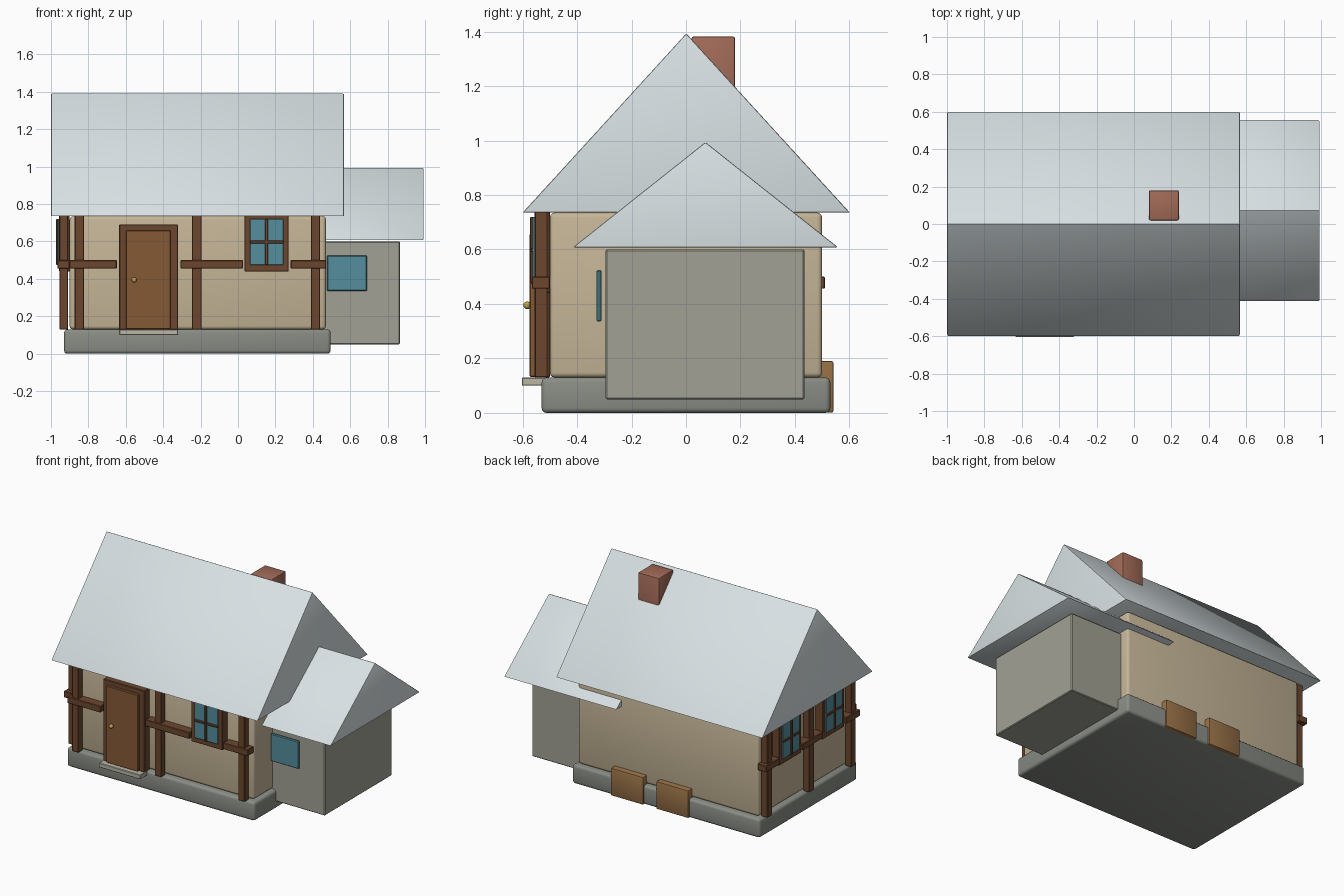
import bpy, bmesh, math

if "Cube" in bpy.data.objects:
    bpy.data.objects.remove(bpy.data.objects["Cube"])


def material(name, r, g, b):
    m = bpy.data.materials.new(name)
    m.diffuse_color = [(c / 255) ** 2.2 for c in (r, g, b)] + [1]
    m.use_nodes = True
    m.node_tree.nodes["Principled BSDF"].inputs["Base Color"].default_value = m.diffuse_color
    return m


ROOF = material("roof_slate", 214, 223, 226)
WALL = material("plaster", 196, 180, 150)
STONE = material("stone", 136, 140, 132)
ANNEX = material("annex_wall", 160, 160, 147)
STEP = material("step_stone", 185, 180, 165)
TIMBER = material("timber", 108, 72, 50)
DOOR = material("door_wood", 132, 90, 56)
HATCH = material("hatch_wood", 150, 112, 72)
GLASS = material("glass", 85, 140, 155)
BRICK = material("brick", 160, 106, 88)
BRASS = material("brass", 195, 160, 80)


def finish(name, bm, mat, bevel, segments=2):
    bmesh.ops.recalc_face_normals(bm, faces=bm.faces)
    if bevel:
        bmesh.ops.bevel(bm, geom=bm.edges[:], offset=bevel, segments=segments,
                        profile=0.5, affect='EDGES')
    me = bpy.data.meshes.new(name)
    bm.to_mesh(me)
    bm.free()
    me.materials.append(mat)
    ob = bpy.data.objects.new(name, me)
    bpy.context.collection.objects.link(ob)
    return ob


def box(name, x, y, z, mat, bevel=0.003, segments=1):
    """Bevelled box from (min, max) ranges."""
    bm = bmesh.new()
    bmesh.ops.create_cube(bm, size=1)
    for v in bm.verts:
        v.co = [r[0] if c < 0 else r[1] for c, r in zip(v.co, (x, y, z))]
    return finish(name, bm, mat, bevel, segments)


def gable_roof(name, x, y, z, mat, bevel=0.006):
    """Solid triangular prism with its ridge along x."""
    bm = bmesh.new()
    profile = [(y[0], z[0]), (y[1], z[0]), (sum(y) / 2, z[1])]
    face = bm.faces.new([bm.verts.new((x[0], a, b)) for a, b in profile])
    ext = bmesh.ops.extrude_face_region(bm, geom=[face])
    for v in ext["geom"]:
        if isinstance(v, bmesh.types.BMVert):
            v.co.x = x[1]
    return finish(name, bm, mat, bevel, 2)


def facade(name, side, u, depth, z, mat):
    """Box on the front or left wall; depth is measured outward from the wall."""
    if side == "front":
        return box(name, u, (-0.5 - depth[1], -0.5 - depth[0]), z, mat)
    return box(name, (-0.9 - depth[1], -0.9 - depth[0]), u, z, mat)


def window(name, side, c):
    facade(name + "_frame", side, (c - 0.118, c + 0.118), (0.0, 0.056), (0.44, 0.755), TIMBER)
    facade(name + "_glass", side, (c - 0.09, c + 0.09), (0.04, 0.064), (0.475, 0.72), GLASS)
    facade(name + "_mullion", side, (c - 0.008, c + 0.008), (0.05, 0.072), (0.475, 0.72), TIMBER)
    facade(name + "_crossbar", side, (c - 0.09, c + 0.09), (0.05, 0.071), (0.59, 0.606), TIMBER)


# Main body
box("foundation", (-0.93, 0.495), (-0.53, 0.53), (0, 0.13), STONE, 0.018, 3)
box("main_walls", (-0.9, 0.47), (-0.5, 0.5), (0.13, 0.735), WALL, 0.018, 3)
gable_roof("main_roof", (-1, 0.567), (-0.6, 0.602), (0.735, 1.393), ROOF)
box("chimney", (0.08, 0.24), (0.02, 0.18), (0.98, 1.382), BRICK, 0.008, 2)

# Side annex
box("annex_walls", (0.265, 0.866), (-0.295, 0.435), (0.05, 0.6), ANNEX, 0.005)
gable_roof("annex_roof", (0.14, 0.993), (-0.415, 0.558), (0.608, 0.994), ROOF)
box("annex_window", (0.475, 0.69), (-0.328, -0.311), (0.335, 0.525), GLASS, 0.005)

# Timber framing: upright posts and broken rails
for side, centres in (("front", (-0.848, -0.22, 0.414)), ("left", (-0.455, 0, 0.455))):
    for i, c in enumerate(centres):
        facade(f"{side}_post_{i + 1}", side, (c - 0.025, c + 0.025), (0.008, 0.055),
               (0.13, 0.745), TIMBER)
rails = {"front": ((-0.9, -0.648), (-0.308, 0.027), (0.282, 0.47)),
         "left": ((-0.51, -0.36), (-0.112, 0.112), (0.36, 0.51))}
for side, spans in rails.items():
    for i, span in enumerate(spans):
        facade(f"{side}_rail_{i + 1}", side, span, (0, 0.066), (0.456, 0.5), TIMBER)

# Windows
window("front_window", "front", 0.153)
for n, c in (("left_window_front", -0.235), ("left_window_back", 0.235)):
    window(n, "left", c)

# Entrance
facade("door_frame", "front", (-0.635, -0.32), (0, 0.056), (0.13, 0.69), TIMBER)
facade("door_panel", "front", (-0.598, -0.36), (0.03, 0.074), (0.132, 0.658), DOOR)
facade("door_step", "front", (-0.635, -0.32), (0, 0.103), (0.1, 0.13), STEP)
bm = bmesh.new()
bmesh.ops.create_uvsphere(bm, u_segments=16, v_segments=8, radius=0.014)
for v in bm.verts:
    v.co += type(v.co)((-0.555, -0.583, 0.395))
knob = finish("door_knob", bm, BRASS, 0)

# Cellar hatches at the back
for i, x in enumerate((-0.396, -0.052)):
    box(f"cellar_hatch_{i + 1}", (x, x + 0.245), (0.36, 0.541), (0.001, 0.19), HATCH, 0.006, 2)

# Smooth the rounded edges, keep corners crisp
for ob in bpy.context.collection.objects:
    ob.select_set(True)
bpy.context.view_layer.objects.active = knob
bpy.ops.object.shade_smooth_by_angle(angle=math.radians(35))
